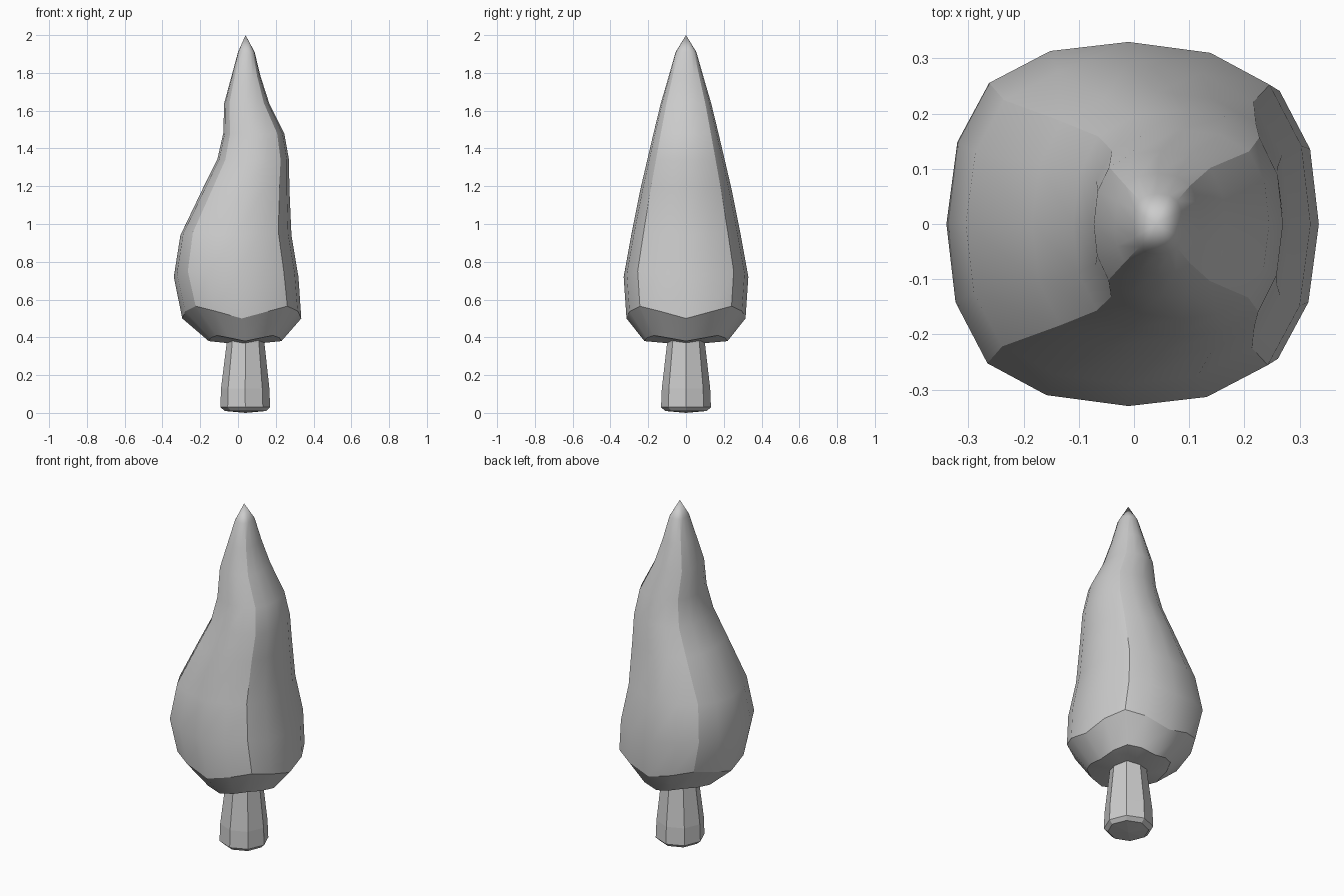
import bpy, bmesh, math

if "Cube" in bpy.data.objects:
    bpy.data.objects.remove(bpy.data.objects["Cube"])


def loft(name, section, rings, tip_low, tip_high):
    """Loft scaled sections (x_left, x_right, y_half, z, corner lift); tips close the ends."""
    bm = bmesh.new()
    loops = []
    for xl, xr, hy, z, lift in rings:
        cx, hx = (xl + xr) / 2, (xr - xl) / 2
        loop = []
        for u, v in section:
            k = math.sin(2 * math.atan2(v, u)) ** 2
            loop.append(bm.verts.new((cx + hx * u, hy * v, z + lift * k)))
        loops.append(loop)
    n = len(section)
    for a, b in zip(loops, loops[1:]):
        for i in range(n):
            j = (i + 1) % n
            bm.faces.new((a[i], a[j], b[j], b[i]))
    for tip, loop in ((tip_low, loops[0]), (tip_high, loops[-1])):
        if tip is None:
            bm.faces.new(loop)
            continue
        t = bm.verts.new(tip)
        for i in range(n):
            bm.faces.new((t, loop[i], loop[(i + 1) % n]))
    bmesh.ops.recalc_face_normals(bm, faces=bm.faces)
    mesh = bpy.data.meshes.new(name)
    bm.to_mesh(mesh)
    bm.free()
    obj = bpy.data.objects.new(name, mesh)
    bpy.context.collection.objects.link(obj)
    return obj


# Rounded-square section for the foliage: one quarter turned four times
quarter = [(1, 0), (0.95, 0.43), (0.775, 0.765), (0.45, 0.94)]
square = []
for turn in range(4):
    square += quarter
    quarter = [(-v, u) for u, v in quarter]

# Foliage: swaying cone with a bevelled underside
foliage = loft("foliage", square, [
    (-0.155, 0.23, 0.22, 0.38, 0.03),
    (-0.295, 0.335, 0.315, 0.50, 0.065),
    (-0.34, 0.32, 0.33, 0.72, 0.03),
    (-0.305, 0.283, 0.29, 0.94, 0.015),
    (-0.185, 0.272, 0.24, 1.19, 0),
    (-0.11, 0.27, 0.205, 1.34, 0),
    (-0.078, 0.245, 0.172, 1.48, 0),
    (-0.073, 0.165, 0.133, 1.64, 0),
    (-0.035, 0.12, 0.092, 1.78, 0),
    (0.0, 0.088, 0.055, 1.91, 0),
], (0.03, 0, 0.36), (0.04, 0, 2.0))
bpy.context.view_layer.objects.active = foliage
foliage.select_set(True)
bpy.ops.object.shade_smooth_by_angle(angle=math.radians(30))

# Trunk: tapered octagon with a chamfered foot
octagon = [(math.cos(i * math.pi / 4), math.sin(i * math.pi / 4)) for i in range(8)]
loft("trunk", octagon, [
    (-0.07, 0.15, 0.11, 0.01, 0),
    (-0.093, 0.17, 0.132, 0.03, 0),
    (-0.09, 0.166, 0.128, 0.13, 0),
    (-0.06, 0.14, 0.10, 0.37, 0),
    (-0.06, 0.14, 0.10, 0.45, 0),
], (0.04, 0, 0.0), None)
